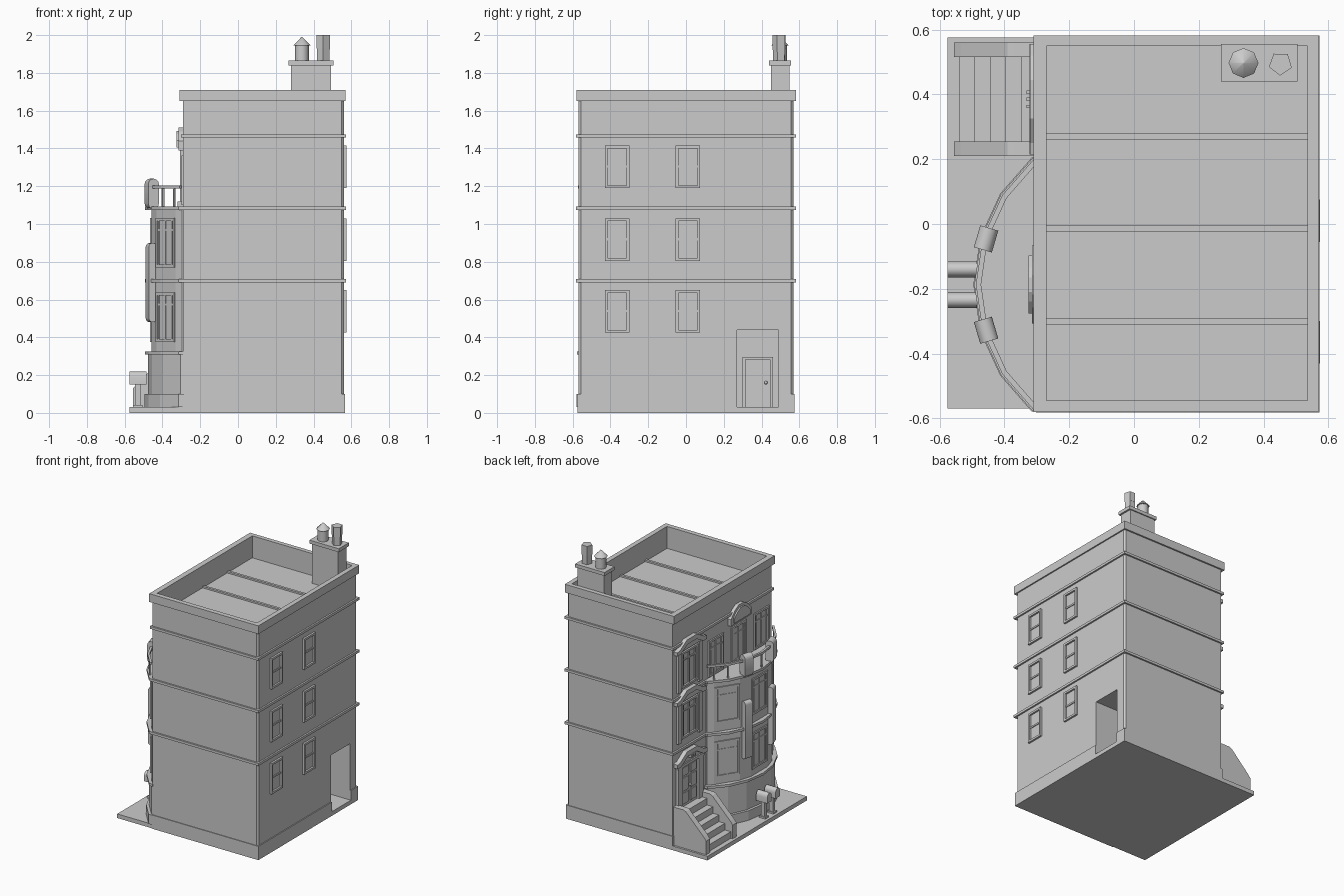
import bpy, bmesh
from math import sin, cos, pi, radians
from mathutils import Matrix, Vector

if "Cube" in bpy.data.objects:
    bpy.data.objects.remove(bpy.data.objects["Cube"])

CX, CY = 0.02, -0.187          # centre of the bay arc
FRONT = -0.29                  # street wall plane


def finish(name, bm, smooth=False):
    bmesh.ops.recalc_face_normals(bm, faces=bm.faces)
    me = bpy.data.meshes.new(name)
    bm.to_mesh(me)
    bm.free()
    ob = bpy.data.objects.new(name, me)
    bpy.context.collection.objects.link(ob)
    if smooth:
        bpy.ops.object.select_all(action='DESELECT')
        ob.select_set(True)
        bpy.context.view_layer.objects.active = ob
        bpy.ops.object.shade_smooth_by_angle(angle=radians(50))
    return ob


def add_prism(bm, pts, h0, h1, M):
    lo = [bm.verts.new(M @ Vector((x, y, h0))) for x, y in pts]
    hi = [bm.verts.new(M @ Vector((x, y, h1))) for x, y in pts]
    bm.faces.new(lo)
    bm.faces.new(hi)
    for i in range(len(pts)):
        j = (i + 1) % len(pts)
        bm.faces.new((lo[i], lo[j], hi[j], hi[i]))


def prism(name, pts, h0, h1, M=Matrix(), smooth=False):
    bm = bmesh.new()
    add_prism(bm, pts, h0, h1, M)
    return finish(name, bm, smooth)


def boxes(name, items, M=Matrix()):
    bm = bmesh.new()
    for x0, x1, y0, y1, z0, z1 in items:
        add_prism(bm, [(x0, y0), (x1, y0), (x1, y1), (x0, y1)], z0, z1, M)
    return finish(name, bm)


def cut(ob, *box):
    c = boxes("cutter", [box])
    m = ob.modifiers.new("cut", 'BOOLEAN')
    m.operation, m.object, m.solver = 'DIFFERENCE', c, 'EXACT'
    bpy.context.view_layer.objects.active = ob
    bpy.ops.object.modifier_apply(modifier=m.name)
    bpy.data.objects.remove(c)


def facing(x, y, a, z=0):
    """Local frame: x along the wall, y outward, z up. Angle 0 faces the street (-x)."""
    return Matrix(((sin(a), -cos(a), 0, x), (cos(a), sin(a), 0, y), (0, 0, 1, z), (0, 0, 0, 1)))


def on_bay(deg, r, z=0):
    a = radians(deg)
    return facing(CX - r * cos(a), CY + r * sin(a), a, z)


UPRIGHT = Matrix(((1, 0, 0, 0), (0, 0, 1, 0), (0, 1, 0, 0), (0, 0, 0, 1)))   # profile (along, up)
SIDEWAYS = Matrix(((0, 0, 1, 0), (1, 0, 0, 0), (0, 1, 0, 0), (0, 0, 0, 1)))  # profile (out, up)


def window(name, M, w, h, d=0.014, casement=True):
    a, f = w / 2, 0.015
    bars = [(-a, -a + f, -.01, d, 0, h), (a - f, a, -.01, d, 0, h),
            (-a + f, a - f, -.01, d, 0, f), (-a + f, a - f, -.01, d, h - f, h),
            (-a + f, a - f, -.01, .001, f, h - f)]
    if casement:
        z = h * .74
        bars += [(-a + f, a - f, 0, d * .6, z, z + .01), (-.005, .005, 0, d * .6, f, h - f)]
        for s in (-1, 1):
            u = s * (a - f - .012)
            bars.append((u - .004, u + .004, 0, d * .6, f, h - f))
    else:
        bars.append((-a + f, a - f, 0, d * .5, h * .48, h * .48 + .012))
    return boxes(name, bars, M)


ARC = [-49.4 + 16.467 * i for i in range(7)]
FLAT = [-49.4, -44, -22, -11, 11, 22, 44, 49.4]


def arc(r, angs=ARC):
    return [(CX - r * cos(radians(a)), CY + r * sin(radians(a))) for a in angs]


def bay_slab(name, r, z0, z1, angs=ARC):
    p = arc(r, angs)
    return prism(name, [(-.286, p[0][1])] + p + [(-.286, p[-1][1])], z0, z1)


def bay_rail(name, r0, r1, z0, z1):
    return prism(name, arc(r1) + arc(r0)[::-1], z0, z1)


# main block with chamfered rear corners, sunken roof and rear doorway
door_cut = (.32, .7, .27, .49, .03, .44)
c = .013
body = prism("main_walls", [(FRONT, -.57), (.56 - c, -.57), (.56, -.57 + c), (.56, .57 - c),
                            (.56 - c, .57), (FRONT, .57)], .02, 1.66)
cut(body, -.27, .535, -.545, .55, 1.55, 1.8)
cut(body, *door_cut)
base = boxes("plinth", [(-.295, .567, -.575, .575, 0, .1)])
cut(base, *door_cut)
parapet = boxes("parapet", [(-.31, .57, -.58, .582, 1.65, 1.71)])
cut(parapet, -.27, .535, -.545, .55, 1.5, 1.8)
boxes("pavement", [(-.575, -.28, -.57, .575, 0, .03)])
boxes("roof_seams", [(-.27, .535, y - .009, y + .009, 1.54, 1.562) for y in (.27, -.014, -.301)])

# string courses around the block
for i, z in enumerate((.69, 1.075, 1.457)):
    ring = boxes(f"string_course_{i}", [(-.303, .572, -.582, .582, z, z + .018)])
    cut(ring, -.27, .54, -.55, .55, z - .1, z + .1)

# curved bay
bay_slab("bay_plinth", .516, .03, .1)
bay_slab("bay_ground", .497, .1, .32)
bay_slab("bay_upper", .488, .32, 1.08, FLAT)
for i, z in enumerate((.308, .69, 1.075)):
    bay_slab(f"bay_course_{i}", .513, z, z + .018)
for z in (.375, .77):
    for deg in (-33, 0, 33):
        window("bay_window", on_bay(deg, .488 * cos(radians(11)), z), .18, .262, .008)

# balcony railing
bay_rail("balcony_rail", .492, .508, 1.188, 1.205)
for deg in (-44, -32.9, 0, 32.9, 44):
    boxes("balcony_post", [(-.005, .005, -.005, .005, 1.09, 1.19)], on_bay(deg, .497))

# scroll pilasters on bay and balcony
for deg in (-16.47, 16.47):
    for z0, z1, r, t, w in ((.48, .9, .5, .022, .03), (1.08, 1.24, .497, .029, .035)):
        prof = [(t * cos(k * pi / 6), z1 - t + t * sin(k * pi / 6)) for k in range(7)]
        prof += [(-t * cos(k * pi / 6), z0 + t - t * sin(k * pi / 6)) for k in range(7)]
        prism("scroll_pilaster", prof, -w, w, on_bay(deg, r) @ SIDEWAYS, True)

# street windows and hoods
HOOD = [(-.17, 0), (-.17, .035), (-.135, .045), (-.06, .105), (.06, .105), (.135, .045), (.17, .035),
        (.17, 0), (.13, 0), (.05, .06), (-.05, .06), (-.13, 0)]


def hood(name, y, z, d, sx=1, sz=1):
    M = facing(FRONT, y, 0, z) @ UPRIGHT
    prism(name, [(u * sx, v * sz) for u, v in HOOD], -.01, d, M)
    prism(name + "_panel", [(-.13 * sx, 0), (.13 * sx, 0), (.05 * sx, .062 * sz), (-.05 * sx, .062 * sz)],
          -.01, d * .45, M)


for z in (.77, 1.14):
    window("side_window", facing(FRONT, .385, 0, z), .19, .26)
    boxes("window_jambs", [(s * .12 - .018, s * .12 + .018, -.01, .016, -.02, .27) for s in (-1, 1)],
          facing(FRONT, .385, 0, z))
    hood("window_hood", .385, z + .27, .03, 1, .75)
for y in (.075, -.187, -.45):
    window("balcony_window", facing(FRONT, y, 0, 1.1), .17, .262, .01)
crest = [(-.12, 0), (-.12, .05), (-.07, .1), (-.03, .122), (.03, .122), (.07, .1), (.12, .05), (.12, 0)]
prism("crest", crest, -.01, .025, facing(FRONT, -.187, 0, 1.39) @ UPRIGHT)
prism("crest_boss", [(u * .75, .015 + v * .72) for u, v in crest], 0, .035,
      facing(FRONT, -.187, 0, 1.39) @ UPRIGHT)

# stoop steps and cheek walls
boxes("steps", [(-.54 + .048 * i, -.28, .24, .53, .02, .03 + .048 * (i + 1)) for i in range(5)])
cheek = [(-.555, .02), (-.555, .13), (-.535, .155), (-.39, .3), (-.37, .308), (-.285, .308), (-.285, .02)]
for y in (.21, .515):
    prism("stoop_wall", cheek, y, y + .045, UPRIGHT)

# front door
M = facing(FRONT, .385, 0, .27)
boxes("front_door", [(-.095, .095, -.01, .004, 0, .3)] +
      [(s * .045 - .033, s * .045 + .033, 0, .01, a, b) for s in (-1, 1)
       for a, b in ((.02, .1), (.115, .21), (.225, .285))], M)
boxes("door_surround", [(s * .118 - .024, s * .118 + .024, -.01, .02, 0, .32) for s in (-1, 1)] +
      [(-.15, .15, -.01, .024, .3, .32)], M)
hood("door_hood", .385, .59, .032, 1, .8)
boxes("door_dentils", [(u - .005, u + .005, 0, .042, .35, .37) for u in (-.022, 0, .022)], M)


# door knobs
def knob(name, *pos):
    bm = bmesh.new()
    bmesh.ops.create_icosphere(bm, subdivisions=1, radius=.01, matrix=Matrix.Translation(pos))
    finish(name, bm, True)


knob("front_door_knob", FRONT - .012, .385, .41)
knob("back_door_knob", .338, .423, .16)

# rear windows and back door
for z in (.425, .805, 1.19):
    for y in (-.365, .01):
        window("rear_window", facing(.56, y, pi, z), .13, .225, .014, False)
M = facing(.32, .38, pi, .03)
boxes("back_door", [(-.08, -.066, -.01, .02, 0, .265), (.066, .08, -.01, .02, 0, .265),
                    (-.066, .066, -.01, .02, .252, .265), (-.066, .066, -.01, .01, 0, .252)], M)


# chimney and pots
def cone(name, x, y, r0, r1, z0, z1, n, rot=0):
    bm = bmesh.new()
    bmesh.ops.create_cone(bm, cap_ends=True, segments=n, radius1=r0, radius2=r1, depth=z1 - z0,
                          matrix=Matrix.Translation((x, y, (z0 + z1) / 2)) @ Matrix.Rotation(rot, 4, 'Z'))
    return finish(name, bm, True)


boxes("chimney", [(.28, .492, .45, .547, 1.54, 1.84), (.268, .505, .44, .555, 1.84, 1.865)])
cone("pot_a", .338, .497, .037, .037, 1.86, 1.95, 8)
cone("pot_a_cowl", .338, .497, .046, .002, 1.945, 1.99, 8)
cone("pot_b", .452, .495, .034, .036, 1.86, 1.93, 5, .6)
cone("pot_b_rim", .452, .495, .037, .037, 1.93, 2.0, 5, .6)

# pair of post boxes on legs
for y in (-.14, -.235):
    prof = [(.025 * cos(k * pi / 6), .19 + .03 * sin(k * pi / 6)) for k in range(7)]
    prof += [(-.025, .15), (.025, .15)]
    prism("post_box", prof, -.575, -.485, Matrix.Translation((0, y, 0)) @ SIDEWAYS, True)
    boxes("post_box_leg", [(-.545, -.515, y - .012, y + .012, .03, .155),
                           (-.555, -.505, y - .02, y + .02, .03, .042)])
